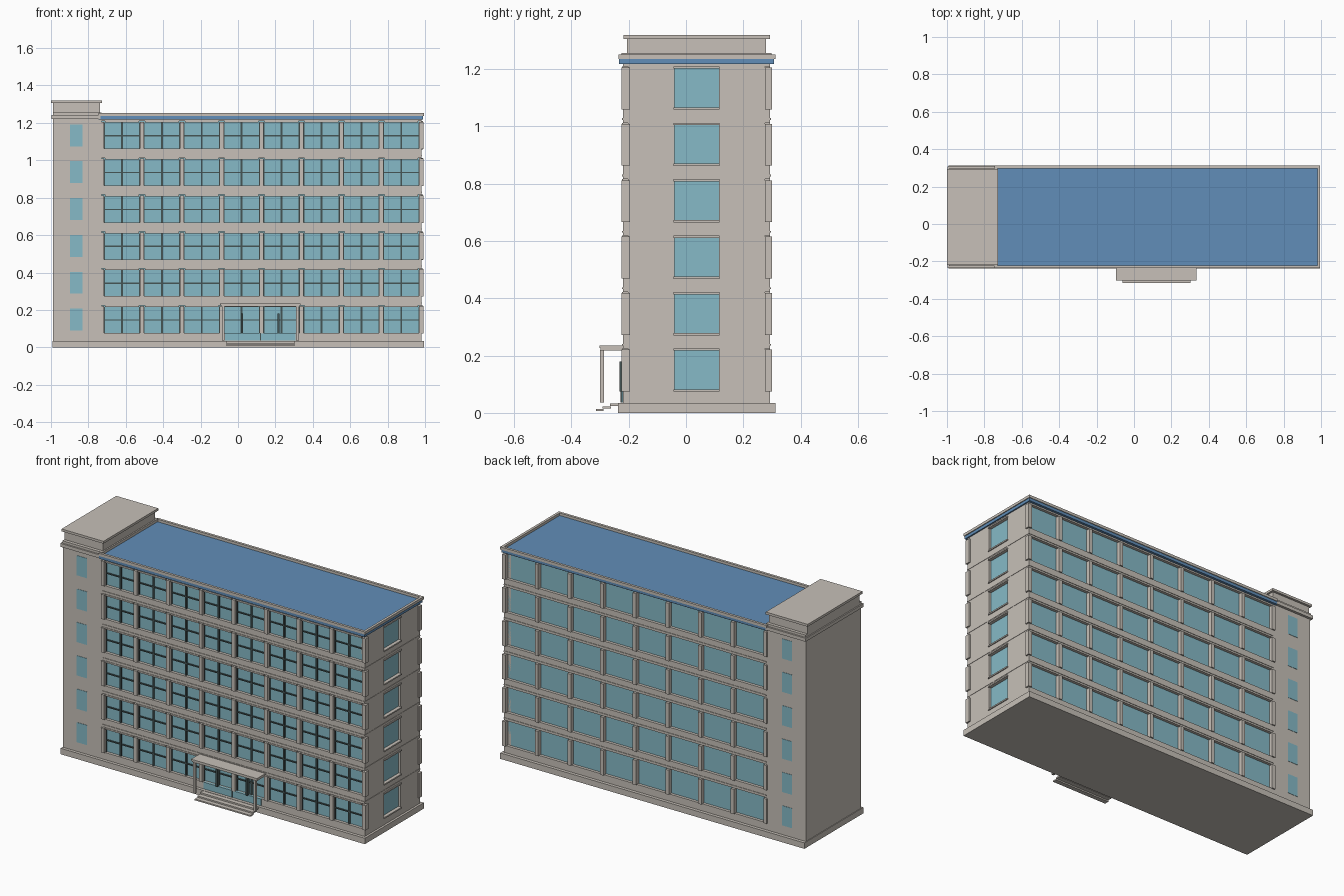
import bpy, bmesh


def material(name, rgb):
    m = bpy.data.materials.new(name)
    m.diffuse_color = (*rgb, 1)
    return m


STONE = material("warm grey stone", (0.57, 0.53, 0.48))
GLASS = material("teal glass", (0.24, 0.49, 0.57))
BLUE = material("blue roofing", (0.12, 0.27, 0.48))
DARK = material("dark frame", (0.06, 0.09, 0.09))


def boxes(name, mat, items):
    """One object from boxes given as (x0, x1, y0, y1, z0, z1)."""
    bm = bmesh.new()
    for x0, x1, y0, y1, z0, z1 in items:
        vs = bmesh.ops.create_cube(bm, size=1)["verts"]
        for v in vs:
            v.co = ((x0 + x1) / 2 + v.co.x * (x1 - x0),
                    (y0 + y1) / 2 + v.co.y * (y1 - y0),
                    (z0 + z1) / 2 + v.co.z * (z1 - z0))
    me = bpy.data.meshes.new(name)
    bm.to_mesh(me)
    bm.free()
    me.materials.append(mat)
    ob = bpy.data.objects.new(name, me)
    bpy.context.collection.objects.link(ob)
    return ob


F, B = -0.22, 0.293             # front and back wall planes
L, R = -0.73, 0.982             # main wing ends
FLOORS = [0.197 * i for i in range(6)]
W0, W1 = 0.077, 0.225           # window sill and head on the ground floor
PITCH = 0.2133
POSTS = [-0.727 + PITCH * i for i in range(9)]

# Base and structural core
boxes("plinth", STONE, [(-0.992, 0.995, -0.238, 0.312, 0, 0.035)])
boxes("core", STONE, [(L - 0.02, 0.962, F + 0.024, B - 0.024, 0.03, 1.222)])

# Solid wall bands between window rows
bands = [(L - 0.01, R, F, B, 0.03, W0)]
bands += [(L - 0.01, R, F, B, f + W1, min(f + W0 + 0.197, 1.222)) for f in FLOORS]
boxes("wall_bands", STONE, bands)

# Thin string courses
boxes("string_courses", STONE,
      [(L, R + 0.002, F - 0.003, B + 0.003, f + 0.235, f + 0.241) for f in FLOORS[:5]])

# Window rows, pillars, lintels and mullions
glass, pillars, lintels, mullions = [], [], [], []
for f in FLOORS:
    z0, z1 = f + W0, f + W1
    glass.append((L, 0.967, F + 0.017, F + 0.025, z0, z1))
    glass.append((L, 0.967, B - 0.025, B - 0.017, z0, z1))
    for i, x in enumerate(POSTS):
        wide = 0.011
        right = 0.991 if i == 8 else x + wide
        pillars.append((x - wide, right, F - 0.006, F + 0.024, z0 - 0.002, z1 - 0.004))
        pillars.append((x - wide, right, B - 0.018, B + 0.008, z0 - 0.002, z1 - 0.004))
    for x in POSTS[:-1]:
        a, b, mid = x + 0.016, x + PITCH - 0.016, x + PITCH / 2
        lintels.append((a, b, F - 0.003, F + 0.02, z1 - 0.009, z1))
        mullions.append((mid - 0.005, mid + 0.005, F + 0.009, F + 0.02, z0, z1 - 0.009))
        mullions.append((a - 0.005, b + 0.005, F + 0.011, F + 0.02, f + 0.143, f + 0.15))
        for e in (x + 0.011, x + PITCH - 0.015):
            mullions.append((e, e + 0.004, F + 0.011, F + 0.02, z0, z1 - 0.009))
boxes("window_glass", GLASS, glass)
boxes("pillars", STONE, pillars)
boxes("lintels", STONE, lintels)
boxes("mullions", DARK, mullions)

# Right end wall with a column of recessed windows
boxes("end_piers", STONE, [(0.95, R, F + 0.017, -0.04, 0.03, 1.222),
                           (0.95, R, 0.115, B - 0.017, 0.03, 1.222)])
boxes("end_glass", GLASS,
      [(0.96, 0.968, -0.04, 0.115, f + W0, f + W1) for f in FLOORS])
boxes("end_sills", STONE,
      [(0.96, R + 0.006, -0.043, 0.117, f + z, f + z + 0.008)
       for f in FLOORS for z in (W0 - 0.003, W1 - 0.008)])

# Stair tower
boxes("tower", STONE, [(-0.988, L, F, B, 0.03, 1.23)])
boxes("tower_cornice", STONE, [(-0.997, -0.735, -0.234, 0.308, 1.222, 1.242),
                               (-0.99, -0.73, -0.225, 0.298, 1.24, 1.256)])
boxes("tower_head", STONE, [(-0.99, -0.738, -0.206, 0.28, 1.25, 1.308)])
boxes("tower_cap", STONE, [(-1.0, -0.726, -0.218, 0.293, 1.306, 1.32)])
boxes("tower_glass", GLASS,
      [(-0.898, -0.832, y - 0.002, y + 0.002, f + 0.09, f + 0.207)
       for f in FLOORS for y in (F, B)])

# Main roof: blue slab with a narrow stone rim
boxes("roof", BLUE, [(-0.745, 0.99, -0.234, 0.308, 1.219, 1.237)])
boxes("roof_rim", STONE, [(-0.745, 0.995, -0.236, -0.221, 1.236, 1.252),
                          (-0.745, 0.995, 0.297, 0.312, 1.236, 1.252),
                          (0.98, 0.995, -0.236, 0.312, 1.236, 1.252)])

# Entrance: glazed doors, canopy, posts and steps
boxes("door_glass", GLASS, [(-0.07, 0.307, F - 0.004, F + 0.01, 0.037, W0)])
boxes("door_frames", DARK,
      [(x - 0.005, x + 0.005, F - 0.012, F + 0.01, 0.075, 0.18) for x in (0.022, 0.217)]
      + [(0.118, 0.122, F - 0.008, F, 0.037, W0)])
boxes("canopy", STONE, [(-0.092, 0.332, -0.298, F, 0.218, 0.228),
                        (-0.095, 0.335, -0.302, F, 0.226, 0.235)])
boxes("canopy_posts", STONE,
      [(x - 0.007, x + 0.007, -0.3, -0.287, 0.036, 0.22) for x in (-0.078, 0.318)])
boxes("steps", STONE, [(-0.062, 0.302, -0.315, -0.288, 0.006, 0.014),
                       (-0.062, 0.302, -0.291, -0.262, 0.015, 0.023),
                       (-0.062, 0.302, -0.265, -0.23, 0.024, 0.033)])
